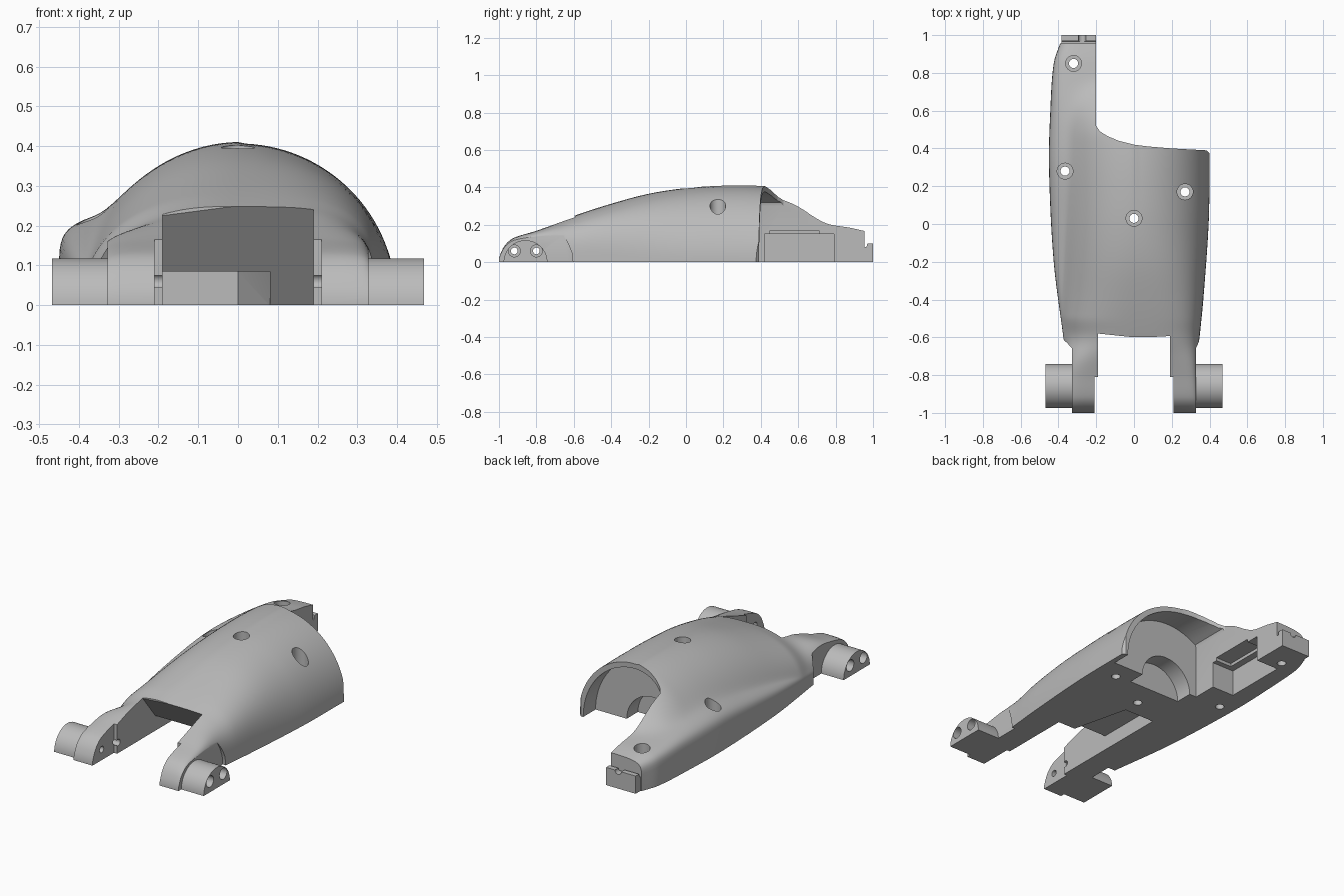
import bpy, bmesh, math
from math import cos, sin, pi

if "Cube" in bpy.data.objects:
    bpy.data.objects.remove(bpy.data.objects["Cube"])

grey = bpy.data.materials.new("plain_grey")
grey.use_nodes = True
grey.diffuse_color = (0.5, 0.5, 0.5, 1)
grey.node_tree.nodes["Principled BSDF"].inputs["Base Color"].default_value = (0.5, 0.5, 0.5, 1)


def make(name, verts, faces):
    mesh = bpy.data.meshes.new(name)
    mesh.from_pydata(verts, [], faces)
    bm = bmesh.new()
    bm.from_mesh(mesh)
    bmesh.ops.recalc_face_normals(bm, faces=bm.faces)
    bm.to_mesh(mesh)
    bm.free()
    mesh.materials.append(grey)
    ob = bpy.data.objects.new(name, mesh)
    bpy.context.collection.objects.link(ob)
    return ob


def prism(name, outline, axis, lo, hi):
    """Extrude a 2D outline along x, y or z."""
    def place(p, d):
        q = list(p)
        q.insert("xyz".index(axis), d)
        return q
    n = len(outline)
    verts = [place(p, d) for d in (lo, hi) for p in outline]
    faces = [tuple(range(n)), tuple(range(n, 2 * n))]
    faces += [(i, (i + 1) % n, n + (i + 1) % n, n + i) for i in range(n)]
    return make(name, verts, faces)


def box(name, x, y, z):
    return prism(name, [(x[0], y[0]), (x[1], y[0]), (x[1], y[1]), (x[0], y[1])], "z", *z)


def disc(a, b, r, n=32):
    return [(a + r * cos(2 * pi * i / n), b + r * sin(2 * pi * i / n)) for i in range(n)]


def cut(target, cutter):
    cutter.hide_render = True
    bpy.context.view_layer.objects.active = target
    mod = target.modifiers.new("cut", "BOOLEAN")
    mod.operation, mod.solver, mod.object = "DIFFERENCE", "EXACT", cutter
    bpy.ops.object.modifier_apply(modifier=mod.name)
    bpy.data.objects.remove(cutter)


def smooth(ob, angle=30):
    bpy.ops.object.select_all(action="DESELECT")
    ob.select_set(True)
    bpy.context.view_layer.objects.active = ob
    bpy.ops.object.shade_smooth_by_angle(angle=math.radians(angle))


def curve(keys):
    """Smooth interpolation through (position, value) keys."""
    def f(t):
        i = 0
        while i < len(keys) - 2 and t > keys[i + 1][0]:
            i += 1
        def slope(k):
            a, b = keys[max(k - 1, 0)], keys[min(k + 1, len(keys) - 1)]
            return (b[1] - a[1]) / (b[0] - a[0])
        (t0, v0), (t1, v1) = keys[i], keys[i + 1]
        d = t1 - t0
        u = min(max((t - t0) / d, 0), 1)
        return (v0 * (1 + 2 * u) * (1 - u) ** 2 + v1 * u * u * (3 - 2 * u)
                + d * u * (1 - u) * (slope(i) * (1 - u) - slope(i + 1) * u))
    return f


# Shell: arms in front, dome in the middle, and a lower shoulder that runs on into the tail
left = curve([(-1, .35), (-.72, .36), (-.6, .374), (-.2, .425), (.3, .45), (.6, .443), (.85, .425), (.96, .39)])
right = curve([(-1, .338), (-.72, .338), (-.4, .367), (0, .395), (.3, .4), (1, .4)])
crown = curve([(-1, .02), (-.985, .062), (-.96, .1), (-.92, .13), (-.8, .168), (-.7, .205), (-.6, .247),
               (-.4, .312), (-.2, .365), (0, .395), (.2, .406), (.4, .403), (.5, .39), (.6, .34),
               (.7, .25), (.8, .15), (.96, .11)])
shoulder = curve([(-1, .01), (-.72, .08), (-.4, .125), (0, .18), (.3, .21), (.6, .207), (.85, .187), (.96, .165)])
# How far the shoulder rises towards the dome
rise = curve([(-1, 0), (-.5, .1), (0, .35), (.5, .38), (.75, .05), (.96, 0)])
# Sharpness of the cross-section on each side
left_power = curve([(-1, 14), (-.85, 10), (-.66, 3), (-.5, 2.3), (0, 2), (1, 2)])
right_power = curve([(-1, 14), (-.85, 10), (-.66, 4.2), (-.5, 3.2), (0, 2.12), (1, 2.12)])


def height(x, y):
    def dome(half_width, power):
        return max(0, 1 - abs(x / half_width) ** power) ** (1 / power)
    if x >= 0:
        return crown(y) * dome(right(y), right_power(y))
    a = crown(y) * dome(min(left(y), .388), left_power(y))
    b = shoulder(y) * (1 + rise(y) * (1 + x / left(y))) * dome(left(y), 8)
    return (a ** 8 + b ** 8) ** (1 / 8)


ROWS, COLS = 110, 64
verts, faces = [], []
for r in range(ROWS + 1):
    y = -1 + 1.955 * (r / ROWS) ** 1.15
    for c in range(COLS + 1):
        t = -cos(pi * c / COLS)
        x = t * (right(y) if t > 0 else left(y))
        verts.append((x, y, 0 if c in (0, COLS) else height(x, y)))
W = COLS + 1
for r in range(ROWS):
    a = r * W
    faces += [(a + c, a + c + 1, a + W + c + 1, a + W + c) for c in range(COLS)]
    faces.append((a, a + W, a + W + COLS, a + COLS))
faces += [tuple(range(W)), tuple(range(ROWS * W, ROWS * W + W))]
shell = make("shell", verts, faces)

# Rear opening outline, leaving the tail on one side
cut(shell, prism("rear_cutter", [(.6, .36), (.4, .375), (.385, .39), (.2, .4), (.08, .41), (0, .42), (-.08, .44),
                                 (-.14, .465), (-.18, .49), (-.2, .52), (-.2, 1.2), (.6, 1.2)], "z", -1, 1))
# Hollow behind the bulkhead, then the half-round hole in it
arch = [(.37 * cos(i * pi / 40), .375 * sin(i * pi / 40)) for i in range(41)]
arch = [(x, z) for x, z in arch if x > -.2]
cut(shell, prism("hollow_cutter", arch + [(-.2, .3), (-.2, -.1), (.37, -.1)], "y", .28, .7))
cut(shell, prism("half_round_cutter", disc(.01, 0, .165, 48), "y", .18, .5))
# Gap between the arms, wider near their tips
cut(shell, prism("gap_cutter", [(-.19, -1.1), (.19, -1.1), (.19, -.612), (.05, -.605), (-.19, -.58)], "z", -1, 1))
cut(shell, box("tip_gap_cutter", (-.21, .21), (-1.1, -.81), (-1, 1)))
# Slanted panel under the front edge, with a low pocket below it
cut(shell, prism("panel_cutter", [(-.9, -.1), (-.38, -.1), (-.4, 0), (-.6, .25), (-.9, .25)], "x", -.19, .19))
cut(shell, prism("low_pocket_cutter", [(-.19, -.7), (.08, -.7), (.08, -.4), (0, -.07), (-.19, -.07)], "z", -.1, .085))
# Pocket in the tail's inner wall
cut(shell, box("tail_pocket_cutter", (-.34, 0), (.42, .79), (-.1, .15)))
cut(shell, box("tail_pocket_top_cutter", (-.3, 0), (.45, .71), (-.1, .168)))
# Stepped screw holes
for x, y, floor in ((0, .03, .2), (.27, .17, .1), (-.365, .28, .1), (-.32, .85, .08)):
    cut(shell, prism("bore_cutter", disc(x, y, .042), "z", floor, 1))
    cut(shell, prism("screw_cutter", disc(x, y, .024), "z", -1, 1))

# Tail end ledge with its small notch
ledge = prism("tail_ledge", [(.94, 0), (1, 0), (1, .1), (.97, .1), (.965, .08), (.94, .08)], "x", -.385, -.2)
cut(ledge, prism("notch_cutter", disc(-.275, .1, .02), "y", .9, 1.1))

# Curved fairing ends beside the arms, and the outward hubs
fairing = [(-1.1, -.1), (-.605, -.1), (-.605, 0), (-.61, .05), (-.63, .1),
           (-.66, .15), (-.69, .18), (-.72, .4), (-1.1, .4)]
hub_side = [(-.858 + .117 * cos(i * pi / 32), .117 * sin(i * pi / 32)) for i in range(33)]
for side, s in (("left", 1), ("right", -1)):
    def span(a, b):
        return sorted((s * a, s * b))
    cut(shell, prism("fairing_cutter", fairing, "x", *span(.328, .7)))
    hub = prism(side + "_hub", hub_side, "x", *span(.326, .468))
    for y in (-.918, -.80):
        cut(hub, prism("bore_cutter", disc(y, .06, .032), "x", *span(.4, .6)))
        for part in (hub, shell):
            cut(part, prism("screw_cutter", disc(y, .06, .018), "x", *span(.1, .6)))
    smooth(hub)
smooth(shell)
